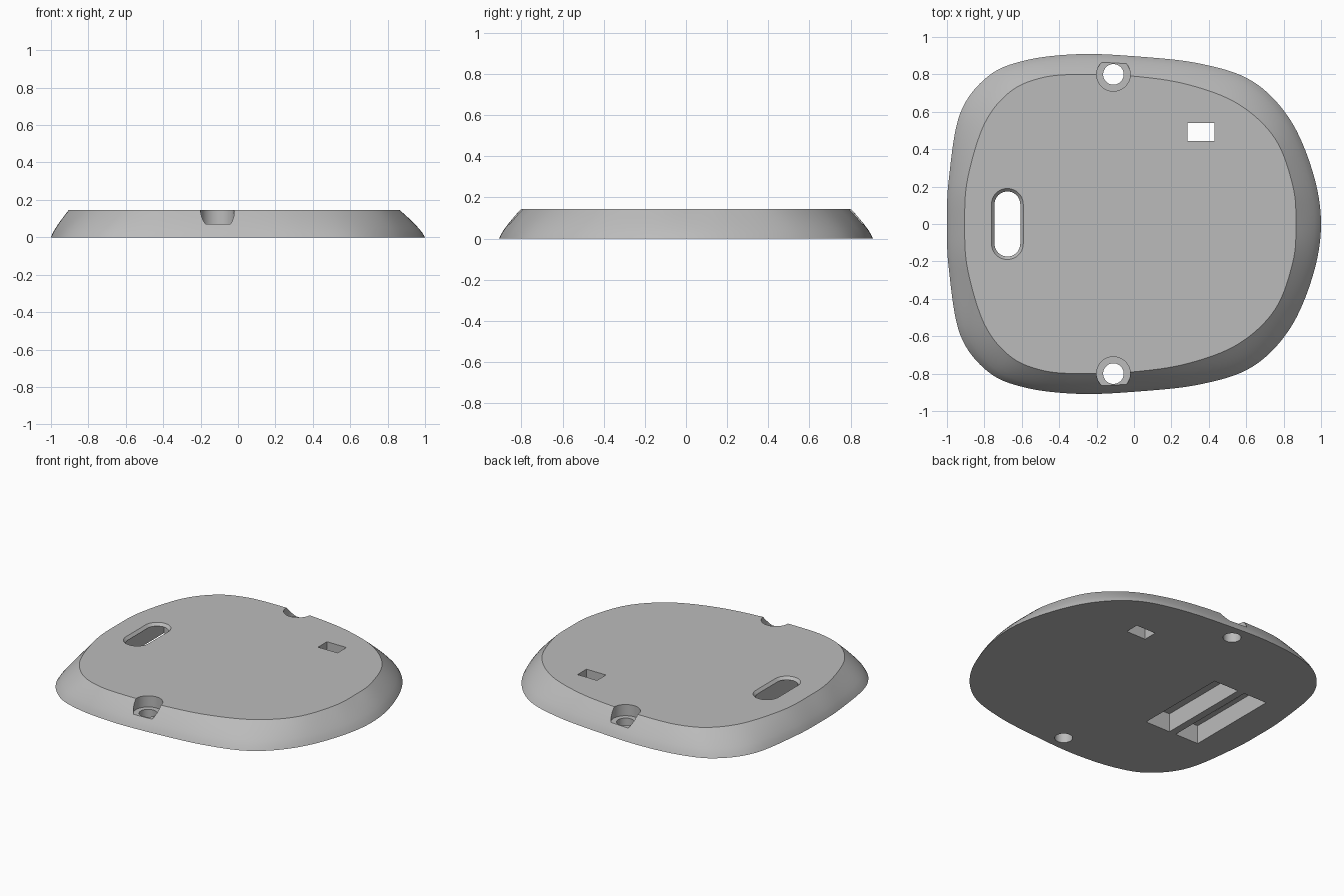
import bpy, bmesh, math
from mathutils import Vector

cube = bpy.data.objects.get("Cube")
if cube:
    bpy.data.objects.remove(cube, do_unlink=True)

HEIGHT = 0.145

grey = bpy.data.materials.new("light_grey")
grey.use_nodes = True
colour = (0.5, 0.5, 0.5, 1)
grey.diffuse_color = colour
grey.node_tree.nodes["Principled BSDF"].inputs["Base Color"].default_value = colour


def smooth_outline(half, steps=8):
    """Mirror a half outline across y = 0 and run a closed spline through it."""
    pts = [Vector(p) for p in half] + [Vector((x, -y)) for x, y in half[-2:0:-1]]
    n, out = len(pts), []
    for i in range(n):
        a, b, c, d = (pts[(i + k) % n] for k in (-1, 0, 1, 2))
        for s in range(steps):
            t = s / steps
            out.append(0.5 * (2 * b + (c - a) * t + (2 * a - 5 * b + 4 * c - d) * t * t
                              + (3 * b - a - 3 * c + d) * t ** 3))
    return out


def loft(name, rings):
    """Skin a stack of (points, z) rings and cap both ends."""
    bm = bmesh.new()
    loops = [[bm.verts.new((p[0], p[1], z)) for p in pts] for pts, z in rings]
    for lo, hi in zip(loops, loops[1:]):
        n = len(lo)
        for i in range(n):
            bm.faces.new((lo[i], lo[(i + 1) % n], hi[(i + 1) % n], hi[i]))
    bm.faces.new(loops[0])
    bm.faces.new(loops[-1])
    bmesh.ops.recalc_face_normals(bm, faces=bm.faces)
    mesh = bpy.data.meshes.new(name)
    bm.to_mesh(mesh)
    bm.free()
    obj = bpy.data.objects.new(name, mesh)
    bpy.context.collection.objects.link(obj)
    mesh.materials.append(grey)
    return obj


def stadium(x, y, r, straight, n=24):
    """Round-ended slot outline along y; a circle when straight is 0."""
    pts = []
    for end in (1, -1):
        for i in range(n + (1 if straight else 0)):
            a = math.pi * i / n + (0 if end > 0 else math.pi)
            pts.append((x + r * math.cos(a), y + end * straight + r * math.sin(a)))
    return pts


def rectangle(x0, x1, y0, y1):
    return [(x0, y0), (x1, y0), (x1, y1), (x0, y1)]


# Base plate: rounded, slightly egg-shaped outline with bulging sloped sides
foot = smooth_outline([(-1, 0), (-.99, .24), (-.93, .59), (-.78, .79), (-.58, .875), (-.3, .908),
                       (0, .897), (.35, .858), (.63, .765), (.83, .565), (.955, .28), (1, 0)])
rim = smooth_outline([(-.905, 0), (-.89, .24), (-.80, .535), (-.665, .705), (-.5, .78), (-.3, .8),
                      (0, .79), (.29, .745), (.56, .64), (.755, .455), (.85, .2), (.865, 0)])
rings = []
for k in range(7):
    q = k / 6
    rings.append(([a.lerp(b, q ** 1.25) for a, b in zip(foot, rim)], q * HEIGHT))
plate = loft("base_plate", rings)

# Cutters: screw holes with counterbores, window, slot and underside pockets
cutters = []
for side in (-1, 1):
    cutters.append(loft("screw_hole", [(stadium(-.11, side * .8, .055, 0), z) for z in (-.1, .3)]))
    cutters.append(loft("counterbore", [(stadium(-.11, side * .8, .09, 0), z) for z in (.07, .3)]))
cutters.append(loft("window", [(rectangle(.285, .43, .445, .54), z) for z in (-.1, .3)]))
for x0, x1 in ((-.78, -.605), (-.555, -.37)):
    cutters.append(loft("pocket", [(rectangle(x0, x1, -.325, .325), z) for z in (-.1, .125)]))
cutters.append(loft("slot", [(stadium(-.677, 0, .069, .105), .1),
                             (stadium(-.677, 0, .069, .105), .127),
                             (stadium(-.677, 0, .085, .105), HEIGHT),
                             (stadium(-.677, 0, .085, .105), .3)]))

bpy.context.view_layer.objects.active = plate
for cutter in cutters:
    mod = plate.modifiers.new("cut", 'BOOLEAN')
    mod.operation = 'DIFFERENCE'
    mod.solver = 'EXACT'
    mod.object = cutter
    bpy.ops.object.modifier_apply(modifier=mod.name)
    bpy.data.objects.remove(cutter, do_unlink=True)

bpy.ops.object.select_all(action='DESELECT')
plate.select_set(True)
bpy.ops.object.shade_smooth_by_angle(angle=math.radians(30))
